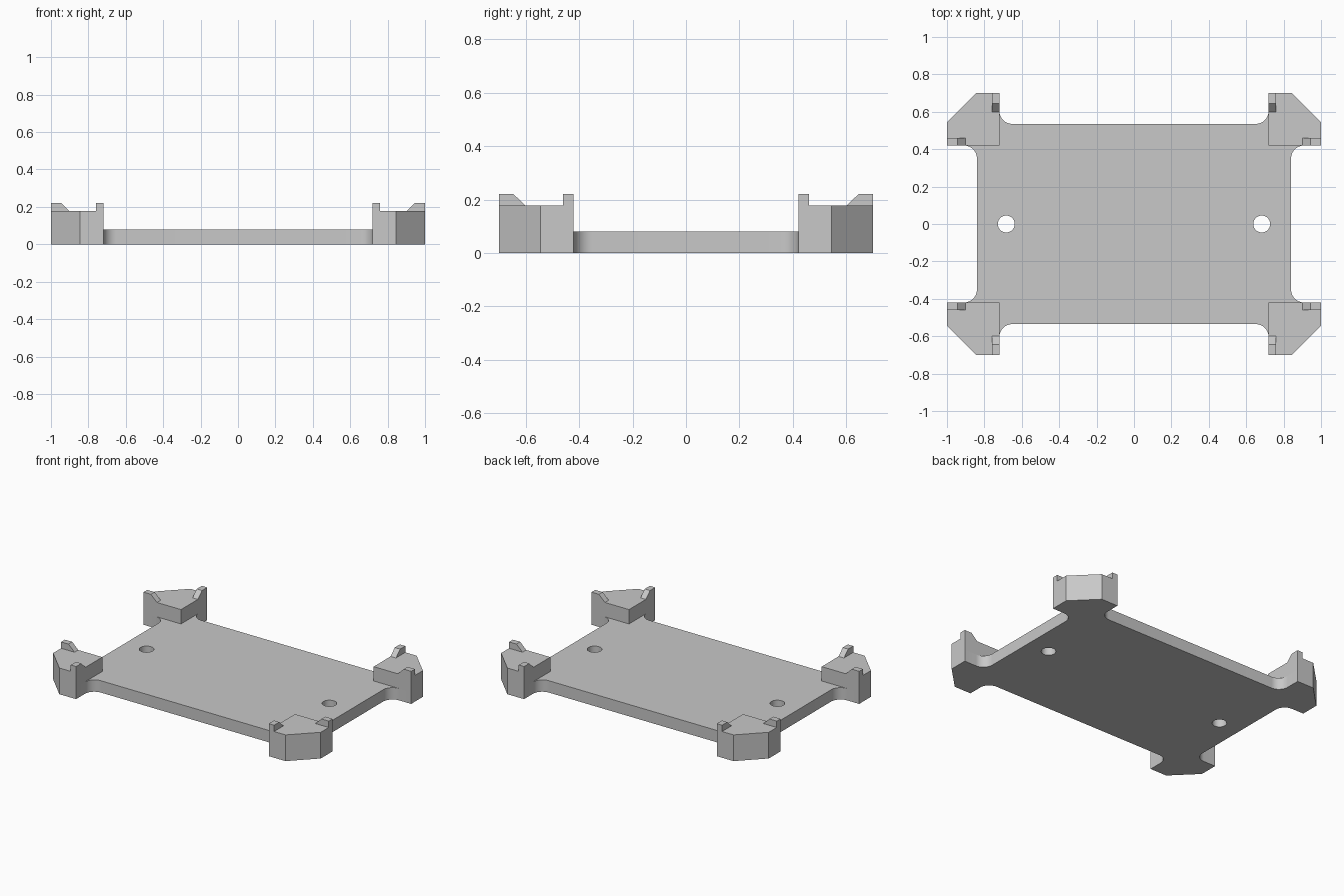
import bpy, bmesh, math
from mathutils import Vector

cube = bpy.data.objects.get("Cube")
if cube:
    bpy.data.objects.remove(cube, do_unlink=True)

# Main dimensions
PLATE, BLOCK, TAB = 0.08, 0.177, 0.22      # heights of the three levels
OUT_X, OUT_Y = 1.0, 0.7                    # outer extents
IN_X, IN_Y = 0.72, 0.42                    # inner faces of the corner blocks
EDGE_X, EDGE_Y = 0.84, 0.535               # plate edges between the blocks
CHAMFER, FILLET, WALL = 0.155, 0.07, 0.04
QUADRANTS = {"back_left": (1, 1), "back_right": (-1, 1),
             "front_right": (-1, -1), "front_left": (1, -1)}

grey = bpy.data.materials.new("plain grey")
grey.use_nodes = True
colour = (0.58, 0.58, 0.58, 1)
grey.diffuse_color = colour
grey.node_tree.nodes["Principled BSDF"].inputs["Base Color"].default_value = colour


def prism(name, points, direction):
    """Extrude a flat 3D polygon along a direction."""
    bm = bmesh.new()
    face = bm.faces.new([bm.verts.new(p) for p in points])
    new = bmesh.ops.extrude_face_region(bm, geom=[face])["geom"]
    moved = [v for v in new if isinstance(v, bmesh.types.BMVert)]
    bmesh.ops.translate(bm, verts=moved, vec=Vector(direction))
    bmesh.ops.recalc_face_normals(bm, faces=bm.faces)
    mesh = bpy.data.meshes.new(name)
    bm.to_mesh(mesh)
    bm.free()
    mesh.materials.append(grey)
    obj = bpy.data.objects.new(name, mesh)
    bpy.context.collection.objects.link(obj)
    return obj


def arc(cx, cy, start, end, steps=12):
    angles = [math.radians(start + (end - start) * i / steps) for i in range(steps + 1)]
    return [(cx + FILLET * math.cos(a), cy + FILLET * math.sin(a)) for a in angles]


# Outline of one quadrant: side fillet, chamfered corner, end fillet
corner = [(OUT_X, IN_Y), (OUT_X, OUT_Y - CHAMFER),
          (OUT_X - CHAMFER, OUT_Y), (IN_X, OUT_Y)]
quarter = (arc(EDGE_X + FILLET, IN_Y - FILLET, 180, 90) + corner
           + arc(IN_X - FILLET, EDGE_Y + FILLET, 0, -90))

# Base plate, with a hole at each end
outline = []
for sx, sy in QUADRANTS.values():
    run = quarter if sx * sy > 0 else quarter[::-1]
    outline += [(sx * x, sy * y, 0) for x, y in run]
plate = prism("base_plate", outline, (0, 0, PLATE))

for side in (-1, 1):
    bpy.ops.mesh.primitive_cylinder_add(vertices=40, radius=0.045, depth=1,
                                        location=(side * 0.683, 0, 0))
    cutter = bpy.context.object
    cutter.name = "hole_cutter"
    cutter.hide_render = True
    cutter.data.materials.append(grey)
    cut = plate.modifiers.new("hole", "BOOLEAN")
    cut.operation = "DIFFERENCE"
    cut.solver = "EXACT"
    cut.object = cutter
    bpy.context.view_layer.objects.active = plate
    bpy.ops.object.modifier_apply(modifier=cut.name)
    bpy.data.objects.remove(cutter, do_unlink=True)

bpy.ops.object.select_all(action="DESELECT")
plate.select_set(True)
bpy.context.view_layer.objects.active = plate
bpy.ops.object.shade_smooth_by_angle(angle=math.radians(30))


def tab_profile(outer):
    """Retaining tab seen from the side: (distance, height), sloped inward."""
    return [(outer, BLOCK), (outer, TAB), (outer - 0.055, TAB), (outer - 0.1, BLOCK)]


# Corner blocks, each with two sloped retaining tabs
for label, (sx, sy) in QUADRANTS.items():
    prism(label + "_block",
          [(sx * x, sy * y, PLATE) for x, y in [(IN_X, IN_Y)] + corner],
          (0, 0, BLOCK - PLATE))
    prism(label + "_side_tab",
          [(sx * d, sy * IN_Y, z) for d, z in tab_profile(OUT_X)],
          (0, sy * WALL, 0))
    prism(label + "_end_tab",
          [(sx * IN_X, sy * d, z) for d, z in tab_profile(OUT_Y)],
          (sx * WALL, 0, 0))
